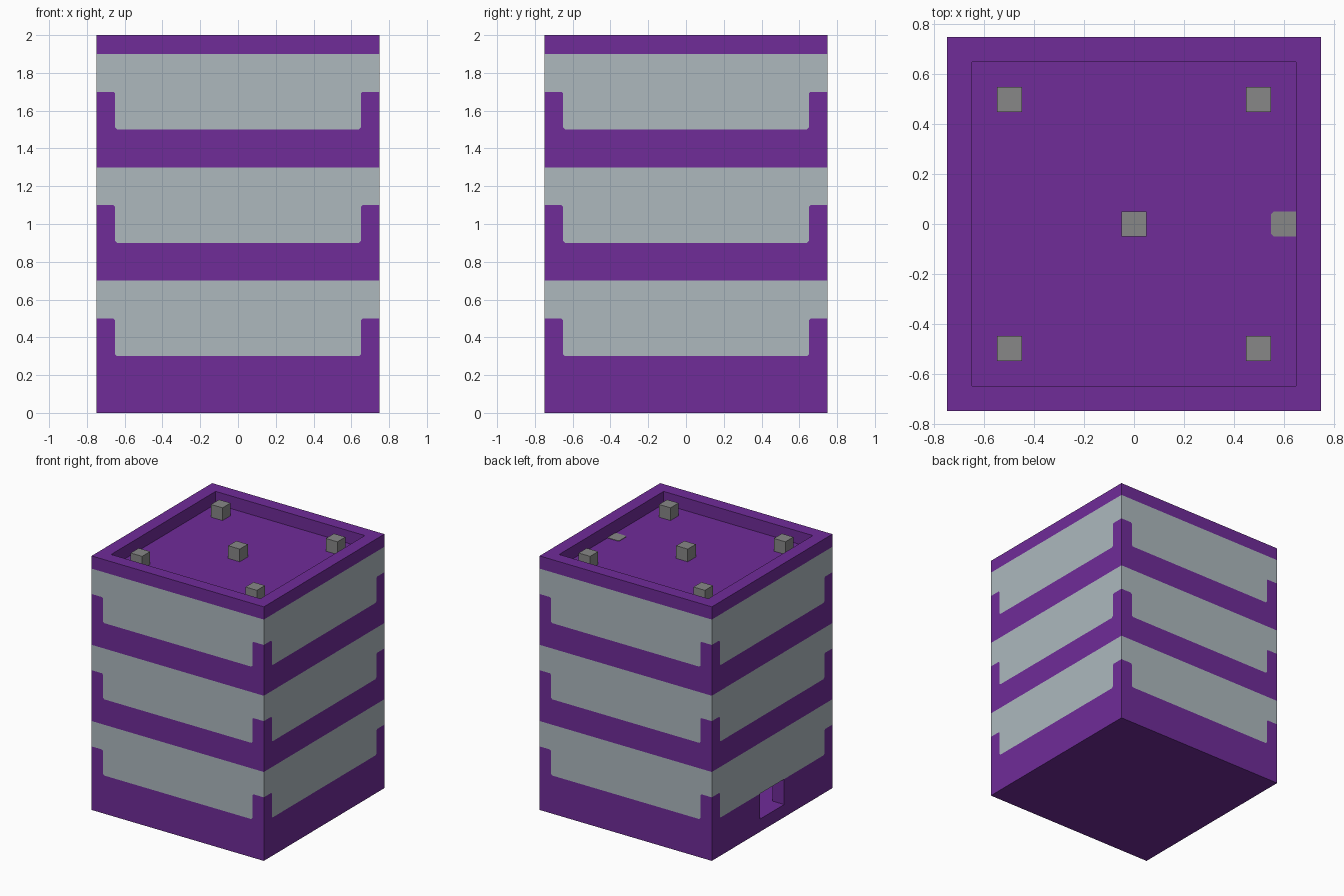
import bpy, bmesh
from math import pi
from mathutils import Matrix, Vector

old = bpy.data.objects.get("Cube")
if old:
    bpy.data.objects.remove(old, do_unlink=True)


def material(name, rgb):
    m = bpy.data.materials.new(name)
    m.use_nodes = True
    m.diffuse_color = (*rgb, 1)
    m.node_tree.nodes["Principled BSDF"].inputs["Base Color"].default_value = (*rgb, 1)
    return m


PURPLE = material("purple wall", (0.16, 0.025, 0.318))
GLASS = material("pale grey glass", (0.418, 0.485, 0.515))
GREY = material("mid grey", (0.242, 0.242, 0.242))

OUT, INN, ROOF = 0.75, 0.65, 1.9      # outer half width, inner half width, roof level
DOOR, FLOOR, LINTEL, CEILING = 0.15, 0.1, 0.3, 0.6
NOTCH = 0.01
DOOR_SIDE = 3                         # the -x side


def finish(bm, name, mats):
    mesh = bpy.data.meshes.new(name)
    bm.to_mesh(mesh)
    bm.free()
    for m in mats:
        mesh.materials.append(m)
    obj = bpy.data.objects.new(name, mesh)
    bpy.context.collection.objects.link(obj)
    return obj


def face(bm, side, points, mat=0):
    """Face from (across, outward, up) points, turned to one of the four sides."""
    turn = Matrix.Rotation(side * pi / 2, 3, 'Z')
    f = bm.faces.new([bm.verts.new(turn @ Vector((u, -d, z))) for u, d, z in points])
    f.material_index = mat


def wall(bm, side, outline, depth=OUT, mat=0):
    face(bm, side, [(u, depth, z) for u, z in outline], mat)


def square(bm, half, z):
    face(bm, 0, [(-half, half, z), (half, half, z), (half, -half, z), (-half, -half, z)])


bm = bmesh.new()
for side in range(4):
    has_door = side == DOOR_SIDE
    # Storeys: purple band with raised corner posts, glass filling the rest
    for low, sill in ((0, 0.3), (0.7, 0.9), (1.3, 1.5)):
        post, top = sill + 0.2, sill + 0.4
        step = [(OUT, post), (INN + NOTCH, post), (INN, post - NOTCH),
                (INN, sill + NOTCH), (INN - NOTCH, sill)]
        mirrored = [(-u, z) for u, z in reversed(step)]
        door_top, door_cut = [], []
        if has_door and low == 0:
            door_top = [(DOOR, LINTEL), (-DOOR, LINTEL)]
            door_cut = [(DOOR, LINTEL), (DOOR, FLOOR), (-DOOR, FLOOR), (-DOOR, LINTEL)]
        wall(bm, side, [(-OUT, low), (OUT, low)] + step + door_cut + mirrored)
        wall(bm, side, step + door_top + mirrored + [(-OUT, top), (OUT, top)], mat=1)
    # Parapet outside, rim and inside
    wall(bm, side, [(-OUT, ROOF), (OUT, ROOF), (OUT, 2), (-OUT, 2)])
    face(bm, side, [(-OUT, OUT, 2), (OUT, OUT, 2), (INN, INN, 2), (-INN, INN, 2)])
    wall(bm, side, [(-INN, ROOF), (INN, ROOF), (INN, 2), (-INN, 2)], INN)
    # Ground floor room
    cut = [(-DOOR, FLOOR), (-DOOR, LINTEL), (DOOR, LINTEL), (DOOR, FLOOR)] if has_door else []
    wall(bm, side, [(-INN, FLOOR)] + cut + [(INN, FLOOR), (INN, CEILING), (-INN, CEILING)], INN)

# Doorway lining
ring = [(-DOOR, FLOOR), (DOOR, FLOOR), (DOOR, LINTEL), (-DOOR, LINTEL)]
for (u, z), (v, w) in zip(ring, ring[1:] + ring[:1]):
    face(bm, DOOR_SIDE, [(u, OUT, z), (v, OUT, w), (v, INN, w), (u, INN, z)])

# Underside, room floor and ceiling, roof
square(bm, OUT, 0)
for level in (FLOOR, CEILING, ROOF):
    square(bm, INN, level)
bmesh.ops.remove_doubles(bm, verts=bm.verts, dist=0.0005)
bmesh.ops.recalc_face_normals(bm, faces=bm.faces)
finish(bm, "building_walls", [PURPLE, GLASS])

# Rooftop blocks
spots = [(0, 0)] + [(x, y) for x in (-0.5, 0.5) for y in (-0.5, 0.5)]
for i, (x, y) in enumerate(spots):
    bm = bmesh.new()
    bmesh.ops.create_cube(bm, size=0.1, matrix=Matrix.Translation((x, y, ROOF + 0.05)))
    finish(bm, f"roof_block_{i + 1}", [GREY])

# Flat roof hatch against the parapet
bm = bmesh.new()
outline = [(0.65, -0.05), (0.65, 0.05), (0.56, 0.05), (0.55, 0.04), (0.55, -0.04), (0.56, -0.05)]
plate = bm.faces.new([bm.verts.new((x, y, ROOF)) for x, y in outline])
up = bmesh.ops.extrude_face_region(bm, geom=[plate])["geom"]
bmesh.ops.translate(bm, vec=(0, 0, 0.004),
                    verts=[g for g in up if isinstance(g, bmesh.types.BMVert)])
bmesh.ops.recalc_face_normals(bm, faces=bm.faces)
finish(bm, "roof_hatch", [GREY])
